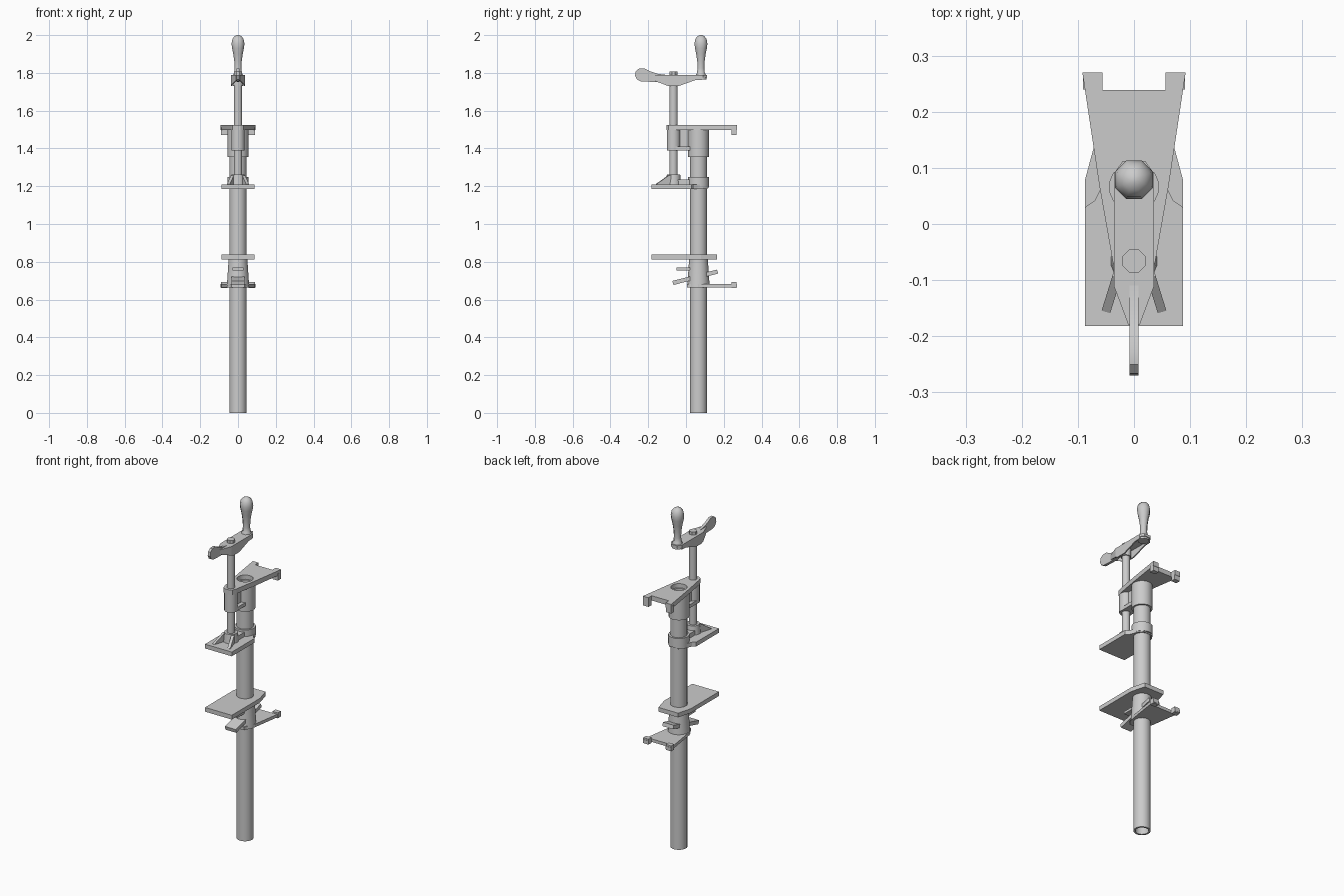
import bpy, bmesh, math
from mathutils import Matrix

if "Cube" in bpy.data.objects:
    bpy.data.objects.remove(bpy.data.objects["Cube"])

PY, SY, HY = 0.066, -0.066, 0.079   # y of pipe, screw and handle axes


def finish(bm, name, smooth=None):
    bmesh.ops.recalc_face_normals(bm, faces=bm.faces)
    me = bpy.data.meshes.new(name)
    bm.to_mesh(me)
    bm.free()
    ob = bpy.data.objects.new(name, me)
    bpy.context.collection.objects.link(ob)
    if smooth:
        bpy.ops.object.select_all(action='DESELECT')
        ob.select_set(True)
        bpy.context.view_layer.objects.active = ob
        bpy.ops.object.shade_smooth_by_angle(angle=math.radians(smooth))
    return ob


def lathe(name, prof, y, n=16, closed=False, smooth=40):
    """Spin an (r, z) profile about a vertical axis at x=0, y."""
    bm = bmesh.new()
    rings = []
    for r, z in prof:
        rings.append([bm.verts.new((r * math.cos(a), y + r * math.sin(a), z))
                      for a in (2 * math.pi * (i + .5) / n for i in range(n))])
    pairs = list(zip(rings, rings[1:]))
    if closed:
        pairs.append((rings[-1], rings[0]))
    for a, b in pairs:
        for i in range(n):
            j = (i + 1) % n
            bm.faces.new((a[i], a[j], b[j], b[i]))
    if not closed:
        bm.faces.new(rings[0])
        bm.faces.new(rings[-1])
    return finish(bm, name, smooth)


def tube(name, ro, ri, z0, z1, y, n=16):
    return lathe(name, [(ro, z0), (ro, z1), (ri, z1), (ri, z0)], y, n, True)


def extrude(name, pts, lo, hi, axis='z', smooth=None):
    """Extrude an (x, y) outline along z, or a (y, z) outline along x."""
    bm = bmesh.new()
    to3 = (lambda a, b, c: (a, b, c)) if axis == 'z' else (lambda a, b, c: (c, a, b))
    f = bm.faces.new([bm.verts.new(to3(a, b, lo)) for a, b in pts])
    new = bmesh.ops.extrude_face_region(bm, geom=[f])['geom']
    d = [p - q for p, q in zip(to3(0, 0, hi), to3(0, 0, lo))]
    bmesh.ops.translate(bm, vec=d, verts=[v for v in new if isinstance(v, bmesh.types.BMVert)])
    return finish(bm, name, smooth)


def mirrored(half):
    return half + [(-x, y) for x, y in reversed(half) if x != 0]


def drill(ob, r, y):
    cutter = lathe("pipe_hole_cutter", [(r, 0), (r, 2)], y)
    cutter.hide_render = True
    cutter.hide_set(True)
    m = ob.modifiers.new("hole", 'BOOLEAN')
    m.operation, m.solver, m.object = 'DIFFERENCE', 'EXACT', cutter
    bpy.context.view_layer.update()
    dep = bpy.context.evaluated_depsgraph_get()
    me = bpy.data.meshes.new_from_object(ob.evaluated_get(dep))
    ob.modifiers.clear()
    ob.data = me
    bpy.data.objects.remove(cutter)


def box(name, x0, x1, y0, y1, z0, z1):
    return extrude(name, [(x0, y0), (x1, y0), (x1, y1), (x0, y1)], z0, z1)


# Pipe
tube("pipe", 0.046, 0.036, 0, 1.5, PY)

# Fixed head: forked top plate, pipe sleeve, screw boss and webs
top = extrude("head_plate", mirrored([
    (0.014, -0.102), (0.03, -0.092), (0.038, -0.066), (0.062, 0.07),
    (0.092, 0.27), (0.056, 0.27), (0.056, 0.239)]), 1.497, 1.525)
drill(top, 0.044, PY)
tube("head_sleeve", 0.056, 0.044, 1.355, 1.505, PY)
lathe("screw_boss", [(0.036, 1.39), (0.036, 1.505)], SY)
box("head_web", -0.012, 0.012, -0.04, 0.02, 1.40, 1.505)
box("head_lower_flange", -0.034, 0.034, -0.06, 0.026, 1.39, 1.41)

# Screw and retaining nut
lathe("screw", [(0.022, 1.22), (0.022, 1.775)], SY)
lathe("crank_nut", [(0.022, 1.77), (0.022, 1.808)], SY, 8)

# Crank: slab, side skirts, hub and wing
arm = [(0.01, -0.18), (0.036, -0.11), (0.036, 0.09), (0.02, 0.112)]
extrude("crank_arm", mirrored(arm), 1.775, 1.79)
for s, side in ((1, "right"), (-1, "left")):
    x = sorted((s * 0.029, s * 0.036))
    extrude("crank_skirt_" + side, [(-0.11, 1.737), (-0.095, 1.73), (-0.04, 1.73), (0.05, 1.762),
                                    (0.09, 1.764), (0.09, 1.779), (-0.11, 1.779)], *x, axis='x')
    # Angled skirt that runs into the wing
    bm = bmesh.new()
    q = [(s * .036, -.11), (s * .029, -.11), (s * .003, -.18), (s * .01, -.18)]
    vb = [bm.verts.new((a, b, 1.737 if b > -.15 else 1.762)) for a, b in q]
    vt = [bm.verts.new((a, b, 1.779)) for a, b in q]
    bm.faces.new(vb)
    bm.faces.new(vt)
    for i in range(4):
        j = (i + 1) % 4
        bm.faces.new((vb[i], vb[j], vt[j], vt[i]))
    finish(bm, "crank_front_skirt_" + side)
lathe("crank_hub", [(0.028, 1.73), (0.028, 1.78)], SY)
extrude("crank_wing", [(-0.11, 1.79), (-0.15, 1.795), (-0.19, 1.808), (-0.22, 1.824), (-0.25, 1.822),
                       (-0.266, 1.808), (-0.27, 1.785), (-0.26, 1.765), (-0.24, 1.755),
                       (-0.19, 1.753), (-0.15, 1.753), (-0.11, 1.76)], -0.008, 0.008, 'x', 35)

# Turned handle
lathe("crank_handle", [(0.032, 1.765), (0.032, 1.785), (0.022, 1.80), (0.02, 1.825), (0.021, 1.86),
                       (0.027, 1.90), (0.034, 1.93), (0.037, 1.955), (0.032, 1.98),
                       (0.02, 1.994), (0.006, 2.0)], HY, 8, smooth=60)

# Sliding pressure jaw: plate, collar, screw socket and splayed ribs
extrude("pressure_plate", mirrored([
    (0.087, -0.182), (0.087, 0.03), (0.07, 0.042), (0.06, 0.062),
    (0.05, 0.09), (0.03, 0.114)]), 1.185, 1.21)
tube("pressure_collar", 0.057, 0.044, 1.192, 1.248, PY)
lathe("screw_socket", [(0.042, 1.205), (0.036, 1.262)], SY)
box("socket_bridge", -0.03, 0.03, -0.045, 0.022, 1.205, 1.236)
for s, side in ((1, "right"), (-1, "left")):
    rib = extrude("pressure_rib_" + side, [(0.02, 1.205), (-0.095, 1.205), (-0.095, 1.212), (-0.03, 1.256),
                                           (0.02, 1.256)], -0.008, 0.008, 'x')
    rib.data.transform(Matrix.Translation((s * 0.022, SY, 0)) @ Matrix.Rotation(s * 0.3, 4, 'Z'))

# Tail jaw: big plate, flared sleeve and forked foot
extrude("tail_plate", mirrored([
    (0.087, -0.182), (0.087, 0.08), (0.064, 0.165)]), 0.813, 0.838)
lathe("tail_sleeve", [(0.061, 0.665), (0.059, 0.69), (0.05, 0.82), (0.044, 0.82), (0.044, 0.665)],
      PY, closed=True)
extrude("tail_foot", mirrored([
    (0.035, 0.005), (0.062, 0.07), (0.092, 0.27), (0.056, 0.27), (0.056, 0.239)]), 0.665, 0.683)
for s, side in ((1, "right"), (-1, "left")):
    x = sorted((s * 0.056, s * 0.091))
    box("head_prong_" + side, *x, 0.24, 0.268, 1.47, 1.51)
    box("tail_prong_" + side, *x, 0.24, 0.268, 0.66, 0.692)

# Tilted clutch plate and spring tab
clutch = box("clutch_plate", -0.035, 0.035, -0.122, 0.122, -0.011, 0.011)
clutch.data.transform(Matrix.Translation((0, 0.049, 0.718)) @ Matrix.Rotation(0.25, 4, 'X'))
box("spring_tab", -0.028, 0.028, -0.05, 0.03, 0.755, 0.769)
